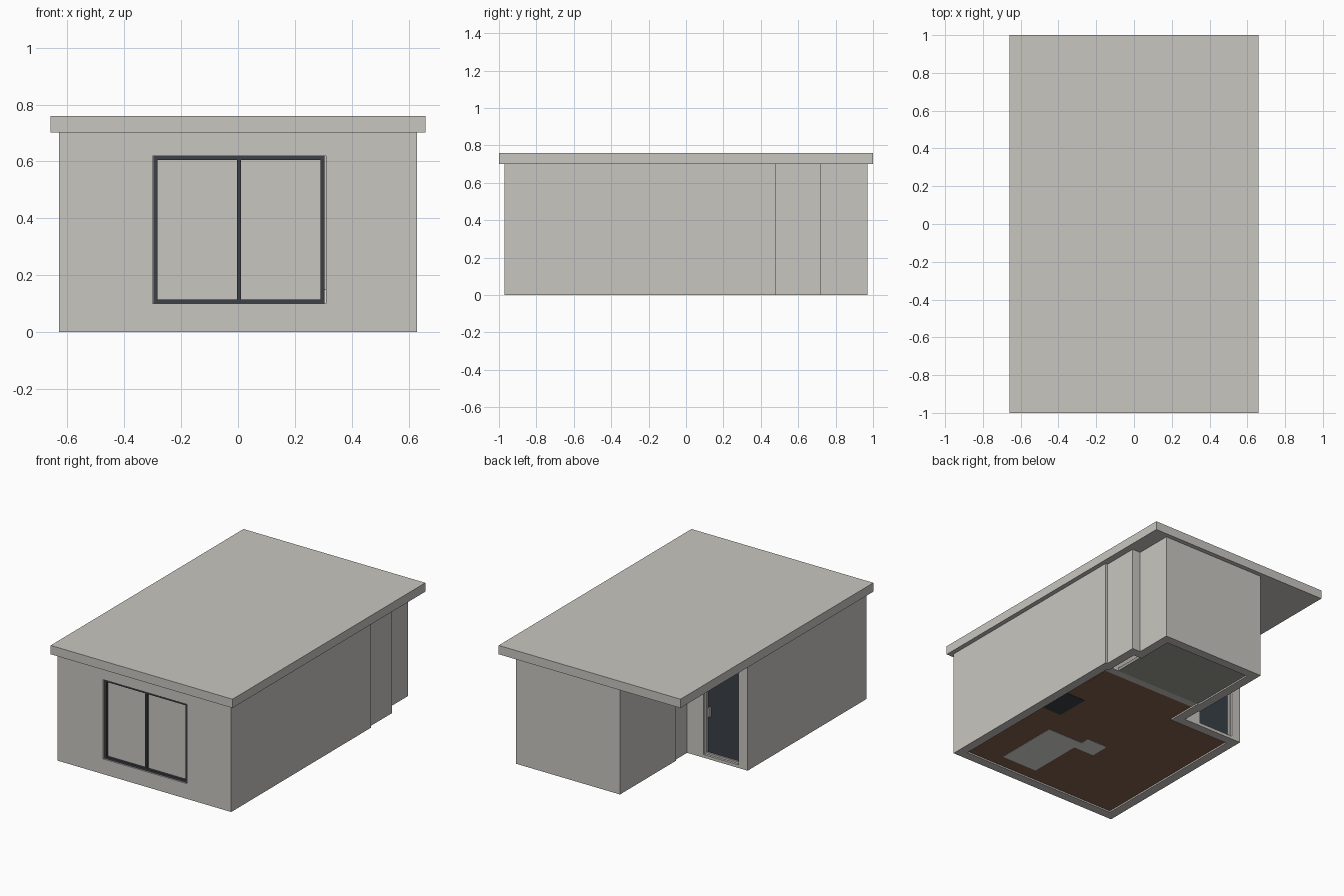
import bpy, bmesh

if "Cube" in bpy.data.objects:
    bpy.data.objects.remove(bpy.data.objects["Cube"])


def material(name, rgb):
    m = bpy.data.materials.new(name)
    m.diffuse_color = (*rgb, 1)
    m.use_nodes = True
    m.node_tree.nodes["Principled BSDF"].inputs["Base Color"].default_value = m.diffuse_color
    return m


PLASTER = material("warm grey plaster", (0.58, 0.565, 0.527))
FRAME = material("charcoal frame", (0.045, 0.05, 0.06))
GLASS = material("dark door glass", (0.042, 0.053, 0.065))
WOOD = material("brown floor", (0.235, 0.125, 0.074))
CONCRETE = material("grey concrete", (0.347, 0.347, 0.305))
PALE = material("pale fabric", (0.75, 0.75, 0.73))


def finish(name, bm, mat):
    bmesh.ops.recalc_face_normals(bm, faces=bm.faces[:])
    me = bpy.data.meshes.new(name)
    bm.to_mesh(me)
    bm.free()
    me.materials.append(mat)
    ob = bpy.data.objects.new(name, me)
    bpy.context.collection.objects.link(ob)
    return ob


def box(name, x, y, z, mat):
    bm = bmesh.new()
    bmesh.ops.create_cube(bm, size=1)
    for v in bm.verts:
        v.co = [a[0] + (c + 0.5) * (a[1] - a[0]) for a, c in zip((x, y, z), v.co)]
    return finish(name, bm, mat)


def inset_outline(pts, t):
    """Shift every edge of a right-angled, anticlockwise outline inwards."""
    out = []
    for i, (x, y) in enumerate(pts):
        for a, b in ((pts[i - 1], (x, y)), ((x, y), pts[(i + 1) % len(pts)])):
            if abs(a[1] - b[1]) < 1e-6:
                ny = y + t * (1 if b[0] > a[0] else -1)
            else:
                nx = x - t * (1 if b[1] > a[1] else -1)
        out.append((nx, ny))
    return out


def ring_walls(name, outer, t, z0, z1, mat):
    inner = inset_outline(outer, t)
    bm = bmesh.new()
    loops = [[bm.verts.new((x, y, z)) for x, y in pts]
             for pts, z in ((outer, z0), (outer, z1), (inner, z1), (inner, z0))]
    n = len(outer)
    for k in range(4):
        a, b = loops[k], loops[(k + 1) % 4]
        for i in range(n):
            j = (i + 1) % n
            bm.faces.new((a[i], a[j], b[j], b[i]))
    return finish(name, bm, mat)


def cut(ob, x, y, z):
    cutter = box("cutter", x, y, z, PLASTER)
    cutter.hide_render = True
    mod = ob.modifiers.new("opening", "BOOLEAN")
    mod.operation = "DIFFERENCE"
    mod.solver = "EXACT"
    mod.object = cutter
    bpy.context.view_layer.objects.active = ob
    bpy.ops.object.modifier_apply(modifier=mod.name)
    bpy.data.objects.remove(cutter)


def frame(name, x, z, y, w, mat):
    """Four bars around a rectangular opening."""
    for side, bx, bz in (("left", (x[0], x[0] + w), z),
                         ("right", (x[1] - w, x[1]), z),
                         ("bottom", (x[0] + w, x[1] - w), (z[0], z[0] + w)),
                         ("top", (x[0] + w, x[1] - w), (z[1] - w, z[1]))):
        box(f"{name}_{side}", bx, y, bz, mat)


# Outer walls: main room, stepped right side, back room and porch corner
outline = [(-.63, -.97), (.63, -.97), (.63, .48), (.615, .48), (.615, .72),
           (.555, .72), (.555, .97), (-.2, .97), (-.2, .39), (-.19, .39),
           (-.19, .26), (-.63, .26)]
walls = ring_walls("walls", outline, .06, 0, .702, PLASTER)
cut(walls, (-.30, .31), (-1.1, -.85), (.10, .62))
cut(walls, (-.565, -.31), (.15, .35), (.02, .62))

# Roof slab
box("roof", (-.66, .66), (-1, 1), (.702, .76), PLASTER)

# Front window
frame("window_frame", (-.297, .305), (.10, .62), (-.96, -.925), .014, FRAME)
box("window_mullion", (-.003, .011), (-.96, -.925), (.114, .606), FRAME)
for side, x in (("left", (-.283, -.003)), ("right", (.011, .291))):
    box(f"window_pane_{side}", x, (-.945, -.938), (.114, .606), PLASTER)

# Porch door
frame("door_frame", (-.565, -.31), (.02, .62), (.21, .245), .012, PLASTER)
box("door_leaf", (-.553, -.322), (.222, .234), (.032, .608), GLASS)
box("door_handle", (-.345, -.335), (.234, .25), (.27, .33), PALE)

# Partition and floors
box("partition", (-.14, .56), (.39, .44), (.01, .702), PLASTER)
box("main_floor_front", (-.57, .57), (-.91, .20), (.01, .03), WOOD)
box("main_floor_hall", (-.13, .555), (.20, .39), (.01, .03), WOOD)
box("back_room_floor", (-.14, .495), (.44, .91), (.01, .03), CONCRETE)

# Furniture standing through the floor
box("sofa_seat", (.1, .36), (-.82, -.38), (.008, .15), PALE)
box("sofa_corner", (-.05, .1), (-.45, -.32), (.008, .15), PALE)
box("cabinet", (.42, .565), (-.2, .03), (.008, .2), FRAME)
